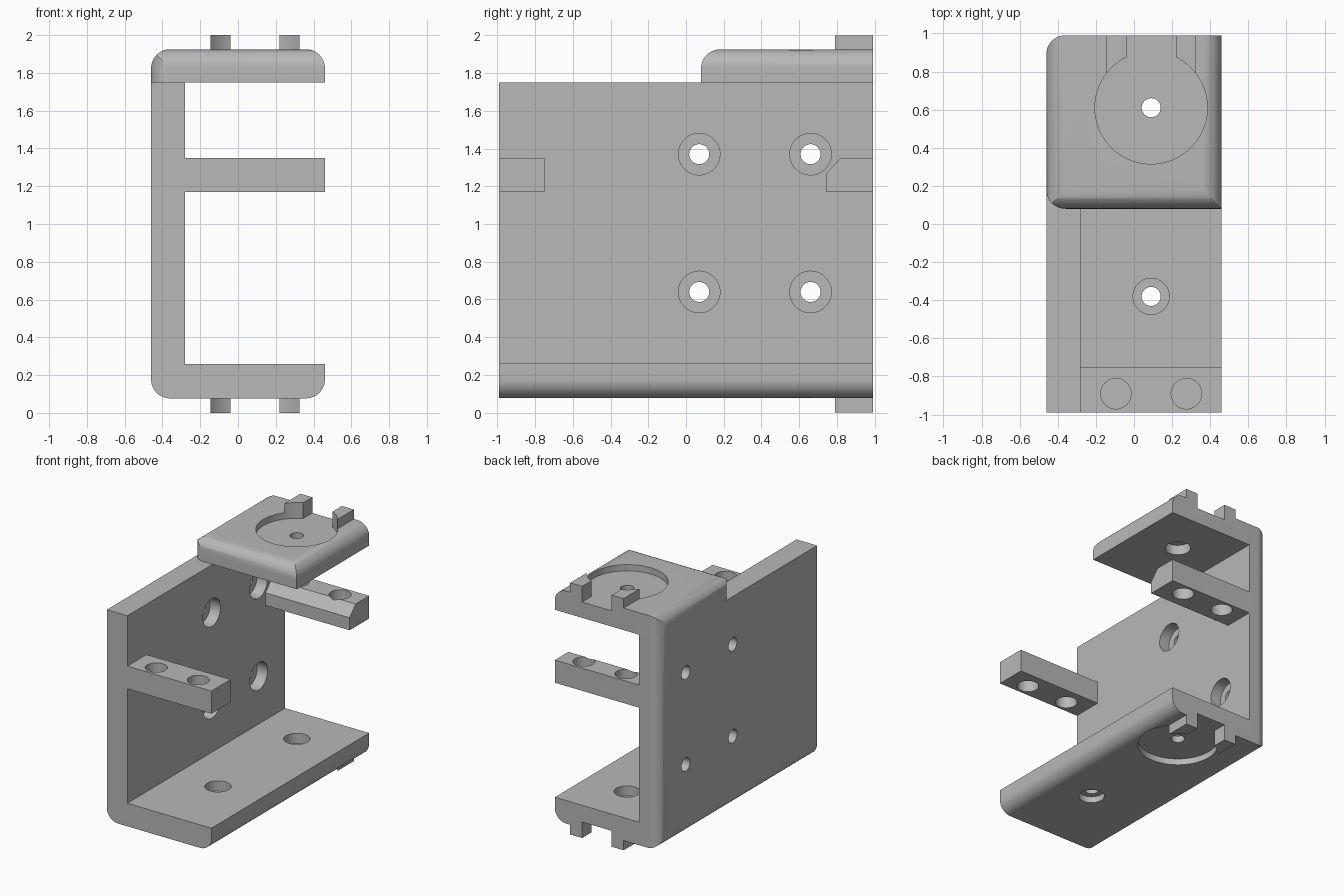
import bpy
import bmesh
import math
from mathutils import Vector

if "Cube" in bpy.data.objects:
    bpy.data.objects.remove(bpy.data.objects["Cube"])

grey = bpy.data.materials.new("plain grey")
grey.use_nodes = True
COLOUR = (0.48, 0.48, 0.48, 1)
grey.diffuse_color = COLOUR
grey.node_tree.nodes["Principled BSDF"].inputs["Base Color"].default_value = COLOUR

# Main dimensions
HALF_X, HALF_Y = 0.46, 0.99
WALL_X = -0.28
BASE_LOW, BASE_HIGH = 0.077, 0.26
TOP_LOW, TOP_HIGH = 1.75, 1.925
TOP_FRONT = 0.08
R = 0.1
DISC_X, DISC_Y, DISC_R, DISC_DEPTH = 0.09, 0.61, 0.295, 0.05


def rounded(corners, steps=12):
    """Outline from (u, v, radius) right-angle corners."""
    outline = []
    for i, (u, v, r) in enumerate(corners):
        p = Vector((u, v))
        if not r:
            outline.append(p)
            continue
        d1 = (Vector(corners[i - 1][:2]) - p).normalized()
        d2 = (Vector(corners[(i + 1) % len(corners)][:2]) - p).normalized()
        centre = p + r * (d1 + d2)
        for k in range(steps + 1):
            a = math.pi / 2 * k / steps
            outline.append(centre - r * (d2 * math.cos(a) + d1 * math.sin(a)))
    return outline


def rect(u0, v0, u1, v1, radii=(0, 0, 0, 0)):
    points = ((u0, v0), (u1, v0), (u1, v1), (u0, v1))
    return rounded([(u, v, r) for (u, v), r in zip(points, radii)])


def prism(name, outline, axis, low, high):
    """Extrude a flat outline along one axis."""
    place = {"x": lambda u, v, t: (t, u, v),
             "y": lambda u, v, t: (u, t, v),
             "z": lambda u, v, t: (u, v, t)}[axis]
    bm = bmesh.new()
    face = bm.faces.new([bm.verts.new(place(u, v, low)) for u, v in outline])
    grown = bmesh.ops.extrude_face_region(bm, geom=[face])["geom"]
    bmesh.ops.translate(bm, vec=place(0, 0, high - low),
                        verts=[g for g in grown if isinstance(g, bmesh.types.BMVert)])
    bmesh.ops.recalc_face_normals(bm, faces=bm.faces)
    mesh = bpy.data.meshes.new(name)
    bm.to_mesh(mesh)
    bm.free()
    mesh.materials.append(grey)
    obj = bpy.data.objects.new(name, mesh)
    bpy.context.collection.objects.link(obj)
    return obj


def cylinder(axis, u, v, radius, low, high, sides=48):
    ring = [(u + radius * math.cos(math.tau * k / sides),
             v + radius * math.sin(math.tau * k / sides)) for k in range(sides)]
    return prism("cutter", ring, axis, low, high)


def combine(obj, cutter, operation="DIFFERENCE"):
    """Apply a boolean and throw the cutter away."""
    cutter.hide_render = True
    mod = obj.modifiers.new("cut", "BOOLEAN")
    mod.operation = operation
    mod.solver = "EXACT"
    mod.object = cutter
    with bpy.context.temp_override(object=obj, active_object=obj, selected_objects=[obj]):
        bpy.ops.object.modifier_apply(modifier=mod.name)
    bpy.data.objects.remove(cutter)


# Back wall and base in one L-shaped section, back corner rounded
frame = prism("wall_and_base", rounded([
    (-HALF_X, BASE_LOW, R), (HALF_X, BASE_LOW, R), (HALF_X, BASE_HIGH, 0),
    (WALL_X, BASE_HIGH, 0), (WALL_X, TOP_LOW, 0), (-HALF_X, TOP_LOW, 0)]),
    "y", -HALF_Y, HALF_Y + R)
combine(frame, prism("cutter", rect(-HALF_X, -2, 1, HALF_Y, (0, 0, 0, R)),
                     "z", -1, 3), "INTERSECT")

# Short top plate, rounded on its upper and side edges
top = prism("top_plate", rect(-HALF_X, TOP_LOW, HALF_X, TOP_HIGH, (0, 0, R, R)),
            "y", -R, HALF_Y + R)
combine(top, prism("cutter", rect(TOP_FRONT, 1, 2, TOP_HIGH, (0, 0, 0, R)),
                   "x", -1, 1), "INTERSECT")
combine(top, prism("cutter", rect(-HALF_X, TOP_FRONT, 1, HALF_Y, (R, 0, 0, R)),
                   "z", 1, 3), "INTERSECT")

# Screw holes in the wall, counterbored from the inside
for y in (0.07, 0.66):
    for z in (0.64, 1.37):
        combine(frame, cylinder("x", y, z, 0.053, -1, 0))
        combine(frame, cylinder("x", y, z, 0.11, WALL_X - 0.09, WALL_X + 0.05))

# Holes in both plates, counterbored from the inside
for y in (-0.38, DISC_Y):
    combine(frame, cylinder("z", DISC_X, y, 0.05, -1, 0.5))
    combine(frame, cylinder("z", DISC_X, y, 0.095, BASE_HIGH - 0.08, 0.5))
combine(frame, cylinder("z", DISC_X, -0.38, 0.095, -1, BASE_LOW + 0.05))
combine(top, cylinder("z", DISC_X, DISC_Y, 0.05, 1, 3))
combine(top, cylinder("z", DISC_X, DISC_Y, 0.095, 1, TOP_LOW + 0.08))

# Round recess with an open channel to the back, and two clips, on each plate
parts = [frame, top]
CLIP_IN, CLIP_OUT = 0.13, 0.235
for plate, name, skin, low, high, clip in (
        (top, "top", TOP_HIGH, TOP_HIGH - DISC_DEPTH, 3, (TOP_HIGH, 2)),
        (frame, "bottom", BASE_LOW, -1, BASE_LOW + DISC_DEPTH, (0, BASE_LOW))):
    combine(plate, cylinder("z", DISC_X, DISC_Y, DISC_R, low, high, 96))
    channel = rect(DISC_X - CLIP_IN, DISC_Y, DISC_X + CLIP_IN, 2)
    combine(plate, prism("cutter", channel, "z", low, high))
    for side, label in ((-1, "right"), (1, "left")):
        u0, u1 = sorted((DISC_X + side * CLIP_IN, DISC_X + side * CLIP_OUT))
        post = prism(f"{name}_{label}_clip", rect(u0, 0.7, u1, HALF_Y), "z", *clip)
        combine(post, cylinder("z", DISC_X, DISC_Y, DISC_R, -1, 3, 96))
        parts.append(post)

# Cross bars with two holes each; the back one has a chamfered edge
BAR_LOW, BAR_HIGH = 1.17, 1.35
back_bar = [(0.745, BAR_LOW), (HALF_Y, BAR_LOW), (HALF_Y, BAR_HIGH),
            (0.82, BAR_HIGH), (0.745, 1.27)]
for name, outline, y in (
        ("front_bar", rect(-HALF_Y, BAR_LOW, -0.75, BAR_HIGH), -0.89),
        ("back_bar", back_bar, 0.89)):
    bar = prism(name, outline, "x", WALL_X, HALF_X)
    for x in (-0.095, 0.275):
        combine(bar, cylinder("z", x, y, 0.08, 1, 1.6))
    parts.append(bar)

# Smooth the round surfaces, keep the edges crisp
bpy.ops.object.select_all(action="DESELECT")
for obj in parts:
    obj.select_set(True)
bpy.context.view_layer.objects.active = frame
bpy.ops.object.shade_smooth_by_angle(angle=math.radians(30))
